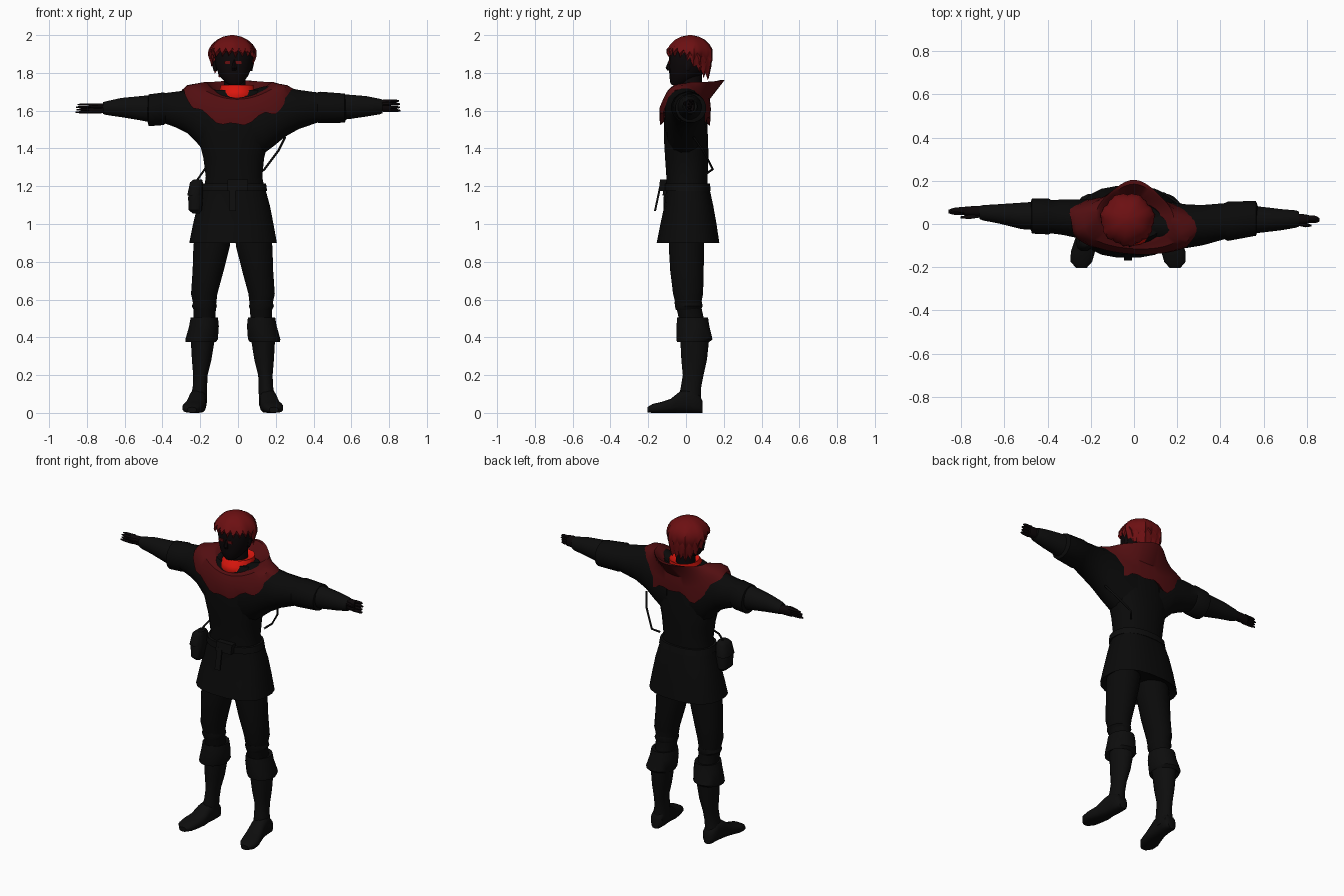
import bpy, bmesh, math, random
from math import sin, cos, pi, tau

random.seed(4)
MID = -0.027  # body mid-plane


def material(name, rgb):
    m = bpy.data.materials.new(name)
    m.diffuse_color = (*rgb, 1)
    return m


CLOTH = material("black cloth", (0.003, 0.003, 0.003))
LEATHER = material("dark leather", (0.004, 0.004, 0.004))
SKIN = material("shadowed skin", (0.0035, 0.002, 0.0025))
CAPE = material("deep red cloth", (0.085, 0.0045, 0.0055))
HAIR = material("red hair", (0.15, 0.005, 0.006))
SCARF = material("bright red cloth", (0.7, 0.008, 0.004))


def skin_rows(name, rows, mat, caps=True):
    """Bridge closed rows of points into one surface."""
    bm = bmesh.new()
    vs = [[bm.verts.new(p) for p in row] for row in rows]
    n = len(rows[0])
    for lo, hi in zip(vs, vs[1:]):
        for i in range(n):
            j = (i + 1) % n
            bm.faces.new((lo[i], lo[j], hi[j], hi[i]))
    if caps:
        bm.faces.new(vs[0][::-1])
        bm.faces.new(vs[-1])
    bmesh.ops.recalc_face_normals(bm, faces=bm.faces[:])
    me = bpy.data.meshes.new(name)
    bm.to_mesh(me)
    bm.free()
    me.materials.append(mat)
    ob = bpy.data.objects.new(name, me)
    bpy.context.collection.objects.link(ob)
    return ob


def loft(name, rings, mat, axis="z", n=16, power=1.0, flip=False):
    """Rings are (position, lo1, hi1, lo2, hi2) across the given axis."""
    def curve(v):
        return math.copysign(abs(v) ** power, v)
    rows = []
    for t, a0, a1, b0, b1 in rings:
        row = []
        for i in range(n):
            a = tau * (i + 0.5) / n
            u = (a0 + a1) / 2 + (a1 - a0) / 2 * curve(cos(a))
            v = (b0 + b1) / 2 + (b1 - b0) / 2 * curve(sin(a))
            p = {"x": (t, u, v), "y": (u, t, v), "z": (u, v, t)}[axis]
            row.append((2 * MID - p[0], p[1], p[2]) if flip else p)
        rows.append(row)
    return skin_rows(name, rows, mat)


def cord(name, pts, r):
    cu = bpy.data.curves.new(name, "CURVE")
    cu.dimensions = "3D"
    cu.bevel_depth, cu.bevel_resolution = r, 1
    sp = cu.splines.new("POLY")
    sp.points.add(len(pts) - 1)
    for p, q in zip(sp.points, pts):
        p.co = (*q, 1)
    cu.materials.append(LEATHER)
    bpy.context.collection.objects.link(bpy.data.objects.new(name, cu))


# Tunic body, skirt and belt
loft("tunic_body", [(1.17, -.185, .145, -.105, .115), (1.25, -.172, .13, -.105, .115),
     (1.35, -.185, .14, -.112, .12), (1.45, -.21, .165, -.118, .118), (1.55, -.22, .19, -.118, .112),
     (1.65, -.2, .18, -.105, .105), (1.71, -.14, .13, -.07, .09)], CLOTH, n=20, power=.85)
loft("tunic_skirt", [(.94, -.2, .15, -.1, .12), (.9, -.26, .208, -.157, .178), (1.0, -.24, .19, -.137, .163),
     (1.1, -.215, .17, -.115, .145), (1.19, -.185, .145, -.105, .125)], CLOTH, n=20, power=.8)
loft("belt", [(1.175, -.196, .156, -.12, .132), (1.215, -.19, .15, -.12, .128)], LEATHER, n=20, power=.85)
loft("buckle", [(1.175, -.065, .055, -.145, -.1), (1.235, -.06, .06, -.14, -.1)], LEATHER, n=4, power=.3)
loft("belt_tongue", [(1.07, -.048, -.008, -.17, -.158), (1.2, -.048, -.012, -.142, -.13)], LEATHER, n=4, power=.3)

# Hip pouch with flap and hanging cords
loft("pouch", [(1.055, -.24, -.205, -.1, -.03), (1.075, -.262, -.19, -.12, -.01), (1.14, -.265, -.185, -.12, -.01),
     (1.215, -.25, -.185, -.11, -.02), (1.23, -.235, -.19, -.1, -.03)], LEATHER, n=12, power=.7)
loft("pouch_flap", [(1.15, -.27, -.19, -.126, -.004), (1.22, -.255, -.185, -.115, -.015),
     (1.236, -.235, -.19, -.1, -.03)], LEATHER, n=12, power=.7)
cord("pouch_cord", [(-.225, -.06, 1.22), (-.19, -.06, 1.27), (-.17, -.03, 1.3)], .006)
cord("back_cord", [(.25, .04, 1.46), (.215, .09, 1.39), (.14, .142, 1.29), (.11, .105, 1.265)], .006)

# Legs and boots, mirrored about the body mid-plane
for side, flip in (("left", False), ("right", True)):
    loft(side + "_trouser", [(1.0, -.225, -.03, -.09, .1), (.88, -.238, -.042, -.093, .098),
         (.75, -.242, -.075, -.085, .095), (.63, -.25, -.108, -.07, .092), (.57, -.237, -.115, -.055, .08),
         (.48, -.235, -.12, -.035, .1)], CLOTH, flip=flip)
    loft(side + "_knee_fold", [(.545, -.235, -.118, -.055, .08), (.565, -.246, -.11, -.06, .09),
         (.59, -.236, -.118, -.062, .085)], CLOTH, flip=flip)
    loft(side + "_boot_cuff", [(.4, -.24, -.13, -.03, .11), (.375, -.278, -.115, -.05, .125),
         (.39, -.28, -.105, -.052, .142), (.46, -.26, -.1, -.052, .125), (.505, -.252, -.105, -.048, .118),
         (.5, -.235, -.12, -.035, .1)], LEATHER, flip=flip)
    loft(side + "_boot_shaft", [(.04, -.25, -.165, -.03, .08), (.1, -.248, -.163, -.035, .08),
         (.14, -.24, -.163, -.028, .082), (.2, -.238, -.16, -.018, .094), (.28, -.245, -.14, -.026, .112),
         (.4, -.252, -.12, -.032, .125)], LEATHER, flip=flip)
    loft(side + "_foot", [(.088, -.235, -.185, .0, .06), (.075, -.248, -.17, 0, .09), (.03, -.254, -.166, 0, .13),
         (-.03, -.262, -.17, 0, .115), (-.08, -.277, -.17, 0, .075), (-.13, -.294, -.18, 0, .058),
         (-.175, -.294, -.193, 0, .048), (-.205, -.268, -.22, .002, .03)], LEATHER, "y", 14, .7, flip)

# Sleeves with turned cuffs, forearms
loft("right_sleeve", [(.06, -.11, .11, 1.33, 1.71), (.13, -.115, .105, 1.365, 1.73), (.19, -.115, .1, 1.41, 1.735),
     (.25, -.112, .092, 1.46, 1.728), (.32, -.1, .09, 1.5, 1.712), (.42, -.072, .098, 1.535, 1.698),
     (.435, -.08, .106, 1.532, 1.702), (.565, -.056, .108, 1.535, 1.692), (.575, -.03, .08, 1.56, 1.67)],
     CLOTH, "x")
loft("left_sleeve", [(-.1, -.1, .11, 1.34, 1.71), (-.17, -.09, .115, 1.37, 1.725), (-.22, -.08, .115, 1.43, 1.72),
     (-.27, -.065, .115, 1.48, 1.71), (-.33, -.052, .115, 1.51, 1.702), (-.385, -.045, .112, 1.53, 1.695),
     (-.395, -.05, .12, 1.522, 1.698), (-.473, -.046, .12, 1.516, 1.688), (-.48, -.02, .095, 1.545, 1.67)],
     CLOTH, "x")
loft("right_forearm", [(.55, -.045, .085, 1.55, 1.688), (.6, -.04, .08, 1.556, 1.685), (.68, -.03, .07, 1.568, 1.678),
     (.75, -.018, .064, 1.58, 1.664), (.765, -.012, .058, 1.586, 1.66)], LEATHER, "x")
loft("left_forearm", [(-.45, -.03, .105, 1.535, 1.685), (-.52, -.025, .1, 1.548, 1.678),
     (-.62, .0, .093, 1.565, 1.668), (-.7, .016, .088, 1.577, 1.65), (-.715, .022, .084, 1.582, 1.645)],
     LEATHER, "x")


# Hands: palm, four fingers and thumb
def hand(side, s, x, y, z, length, h):
    loft(side + "_palm", [(s * (x - .03), y - .025, y + .025, z - h * .8, z + h * .8),
         (s * (x + .03), y - .025, y + .025, z - h, z + h),
         (s * (x + length * .55), y - .02, y + .02, z - h, z + h)], SKIN, "x", 12, .8)
    w = h / 2
    for i in range(4):
        zc = z - h + w * (i + .5)
        end = length * (1, .97, .99, .93)[i]
        yc = y + .004 * (i - 1.5)
        loft(f"{side}_finger_{i + 1}", [(s * (x + length * .45), yc - .014, yc + .014, zc - w * .5, zc + w * .5),
             (s * (x + end * .85), yc - .012, yc + .012, zc - w * .48, zc + w * .48),
             (s * (x + end), yc - .005, yc + .005, zc - w * .25, zc + w * .25)], SKIN, "x", 8)
    loft(side + "_thumb", [(s * (x + .005), y - .03, y, z, z + h * .7),
         (s * (x + length * .4), y - .038, y - .018, z, z + h * .7),
         (s * (x + length * .65), y - .034, y - .024, z + .004, z + h * .45)], SKIN, "x", 8)


hand("right", 1, .75, .022, 1.626, .11, .034)
hand("left", -1, .7, .06, 1.612, .16, .027)

# Cape: neckline, flared collar standing up behind, shoulders, ragged hem
N = 48


def cape_point(k, a):
    c, s = cos(a), sin(a)
    front, back = max(0, -s), max(0, s)
    sp = math.copysign(abs(s) ** .65, s)
    jag = .024 * sin(5 * a + .4) + .014 * sin(11 * a + 1)
    peak = back ** 6
    x, y, z = (
        (-.015 + .085 * c, .03 + .085 * s, 1.67),
        (.005 + .165 * c, .03 + s * (.12 if s < 0 else .125) + .03 * peak, 1.745 - .075 * front ** 1.5 + .018 * peak),
        (.005 + .18 * c, .03 + s * (.125 if s < 0 else .13) + .045 * peak, 1.752 - .085 * front ** 1.5 + .01 * peak),
        (-.005 + .225 * c, .005 + .12 * sp, 1.66 + .082 * c * c),
        (-.005 + .265 * c, -.005 + .135 * sp, 1.61 + .125 * abs(c) ** 3),
        (-.005 + (.292 + jag * .3) * c, -.005 + .132 * sp, 1.545 + .17 * abs(c) ** 4 + jag * (1 - abs(c) ** 6)),
        (-.005 + .27 * c, -.005 + .11 * sp, 1.57 + .12 * abs(c) ** 4 + jag * (1 - abs(c) ** 6)),
    )[k]
    return x, y - .06 * x, z


skin_rows("cape", [[cape_point(k, tau * i / N) for i in range(N)] for k in range(7)], CAPE, False)
loft("scarf", [(1.64, -.1, .08, -.085, .1), (1.68, -.108, .1, -.1, .115), (1.705, -.1, .09, -.092, .11),
     (1.735, -.092, .082, -.065, .112), (1.72, -.07, .05, -.04, .09)], SCARF, n=18)

# Neck, head, nose, ears, eyes
loft("neck", [(1.66, -.075, .04, -.03, .085), (1.8, -.075, .04, -.03, .085)], SKIN, n=14)
loft("head", [(1.735, -.045, .01, -.075, -.025), (1.75, -.068, .028, -.084, .02), (1.785, -.1, .055, -.088, .08),
     (1.83, -.117, .073, -.09, .11), (1.88, -.125, .08, -.09, .12), (1.93, -.12, .076, -.08, .115),
     (1.97, -.08, .04, -.04, .08)], SKIN, n=18, power=.9)
loft("nose", [(1.812, -.032, -.008, -.098, -.07), (1.826, -.034, -.006, -.108, -.07),
     (1.87, -.026, -.014, -.09, -.07)], SKIN, n=6)
for side, flip in (("left", False), ("right", True)):
    loft(side + "_ear", [(1.81, -.13, -.11, .0, .02), (1.84, -.137, -.11, -.005, .035),
         (1.865, -.13, -.11, .005, .035)], SKIN, n=8, flip=flip)
    loft(side + "_eye", [(1.848, -.074, -.04, -.09, -.082), (1.864, -.074, -.04, -.092, -.083)],
         HAIR, n=6, power=.6, flip=flip)


# Hair: domed layers with ragged hems, short fringe and long nape
def hair_layer(name, rx, ry, top, front, back, rough):
    M = 40
    rows = [[] for _ in range(7)]
    for i in range(M):
        a = tau * i / M
        c, s = cos(a), sin(a)
        ragged = rough * (random.uniform(.4, 1) if i % 2 else -.5)
        hem = front + (back - front) * max(0, min(1, (s + .5) / 1.3)) - ragged
        lump = 1 + .035 * sin(7 * a) + (.025 if i % 2 else -.02)
        for k in range(7):
            e = pi / 2 * (1 - (k + .3) / 5.3)
            if k < 5:
                r, z = cos(e), 1.89 + (top - 1.89) * sin(e)
                r *= 1 + (lump - 1) * k / 4
            else:
                q = (k - 4) / 2
                low = 1.89 + (top - 1.89) * sin(pi / 2 * (1 - 4.3 / 5.3))
                z = low + (hem - low) * q
                r = lump * (1 - .09 * q * q * (1 + max(0, s)))
            rows[k].append((-.03 + rx * r * c, .022 + ry * r * s, z))
    ob = skin_rows(name, rows[::-1], HAIR, False)
    # Close the crown
    bm = bmesh.new()
    bm.from_mesh(ob.data)
    bm.verts.ensure_lookup_table()
    bm.faces.new([bm.verts[6 * M + i] for i in range(M)])
    bmesh.ops.recalc_face_normals(bm, faces=bm.faces[:])
    bm.to_mesh(ob.data)
    bm.free()


hair_layer("hair_under", .118, .12, 1.99, 1.905, 1.785, .025)
hair_layer("hair_over", .127, .125, 2.0, 1.915, 1.85, .035)

# Smooth shading with crisp edges
bpy.ops.object.select_all(action="DESELECT")
for ob in bpy.context.scene.objects:
    if ob.type == "MESH":
        ob.select_set(True)
        bpy.context.view_layer.objects.active = ob
bpy.ops.object.shade_smooth_by_angle(angle=math.radians(40))
